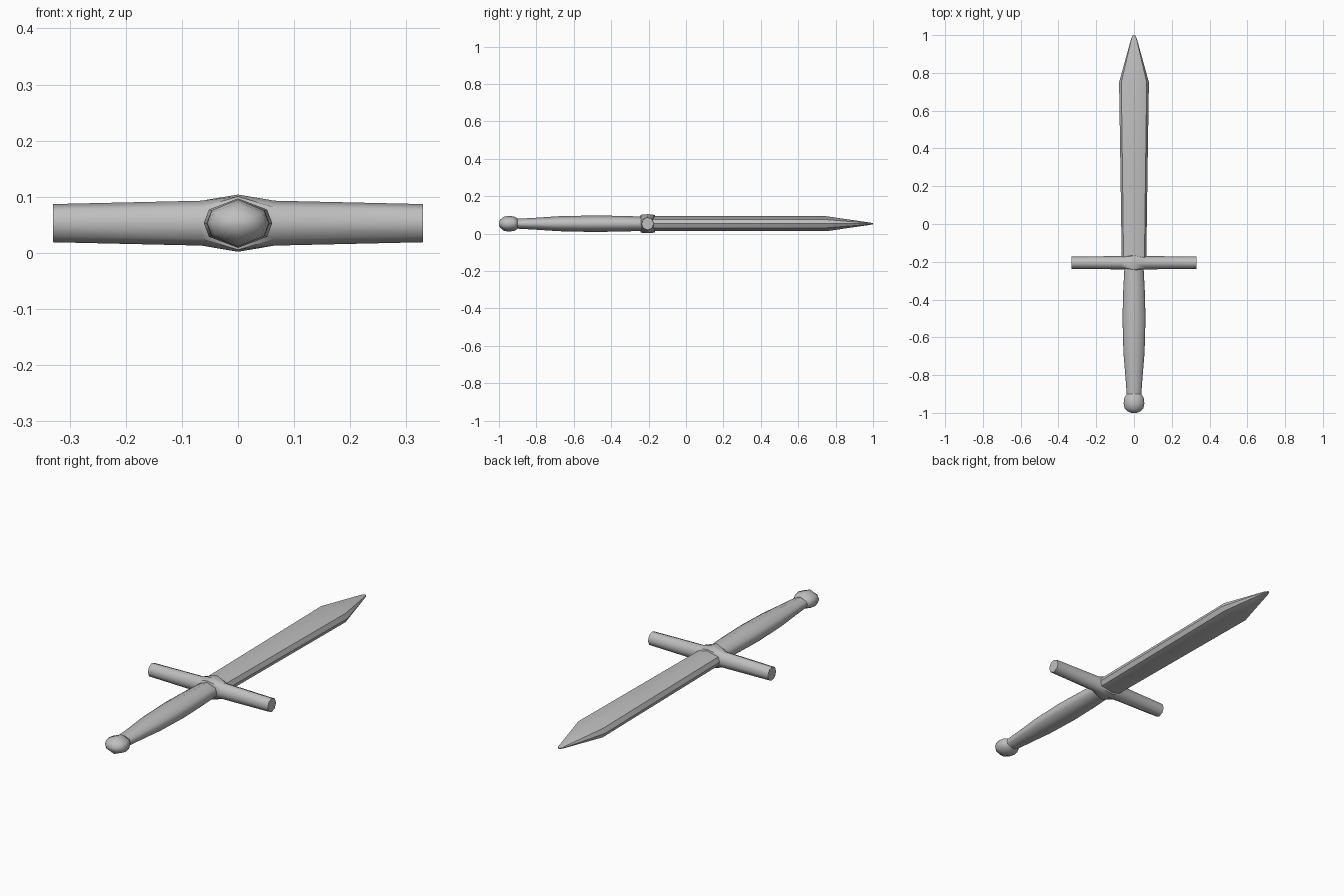
import bpy, bmesh, math
from mathutils import Vector

if "Cube" in bpy.data.objects:
    bpy.data.objects.remove(bpy.data.objects["Cube"], do_unlink=True)

MID = 0.053       # height of the sword's long axis
GUARD_Y = -0.205  # centre of the crossguard

steel = bpy.data.materials.new("grey steel")
steel.use_nodes = True
GREY = (0.52, 0.52, 0.52, 1)
steel.diffuse_color = GREY
steel.node_tree.nodes["Principled BSDF"].inputs["Base Color"].default_value = GREY

# Eight-sided sections: (sideways, upwards) as fractions of the half sizes
LENS = [(1, 0), (0.85, 0.55), (0, 1), (-0.85, 0.55),
        (-1, 0), (-0.85, -0.55), (0, -1), (0.85, -0.55)]
ROUND = [(math.cos(i * math.pi / 4), math.sin(i * math.pi / 4)) for i in range(8)]
SQUARED = [(1, 0), (0.93, 0.93), (0, 1), (-0.93, 0.93),
           (-1, 0), (-0.93, -0.93), (0, -1), (0.93, -0.93)]


def loft(name, rings, place, angle):
    """Skin rings of (position, half width, half height, section)."""
    bm = bmesh.new()
    loops = [[bm.verts.new(place(p, u * w, v * h)) for u, v in section]
             for p, w, h, section in rings]
    for a, b in zip(loops, loops[1:]):
        for i in range(8):
            j = (i + 1) % 8
            bm.faces.new((a[i], a[j], b[j], b[i]))
    bm.faces.new(loops[0])
    bm.faces.new(loops[-1])
    bmesh.ops.recalc_face_normals(bm, faces=bm.faces)
    mesh = bpy.data.meshes.new(name)
    bm.to_mesh(mesh)
    bm.free()
    mesh.materials.append(steel)
    obj = bpy.data.objects.new(name, mesh)
    bpy.context.collection.objects.link(obj)
    bpy.ops.object.select_all(action="DESELECT")
    obj.select_set(True)
    bpy.context.view_layer.objects.active = obj
    bpy.ops.object.shade_smooth_by_angle(angle=math.radians(angle))
    return obj


def along_y(p, side, up):
    return Vector((side, p, MID + up))


def along_x(p, side, up):
    return Vector((p, GUARD_Y + side, MID + up))


# Blade with a tapered point
loft("blade", [(y, w, h, LENS) for y, w, h in (
    (-0.19, 0.065, 0.04), (0.3, 0.072, 0.04), (0.75, 0.079, 0.04),
    (0.985, 0.014, 0.006), (1.0, 0.005, 0.003))], along_y, 40)

# Grip, swelling towards its middle
loft("grip", [(y, w, h, LENS) for y, w, h in (
    (-0.22, 0.05, 0.038), (-0.35, 0.057, 0.042), (-0.5, 0.061, 0.044),
    (-0.68, 0.056, 0.04), (-0.8, 0.046, 0.032), (-0.91, 0.038, 0.026))], along_y, 50)

# Rounded pommel
loft("pommel", [(y, w, h, LENS) for y, w, h in (
    (-0.9, 0.038, 0.028), (-0.92, 0.051, 0.039), (-0.95, 0.055, 0.042),
    (-0.975, 0.05, 0.037), (-0.993, 0.032, 0.022), (-1.0, 0.014, 0.009))], along_y, 60)

# Crossguard with a squared swelling in the centre
half = [(0.33, 0.033, 0.034, ROUND), (0.065, 0.035, 0.04, ROUND)]
loft("crossguard",
     [(-p, w, h, s) for p, w, h, s in half] + [(0, 0.041, 0.051, SQUARED)] + half[::-1],
     along_x, 50)
